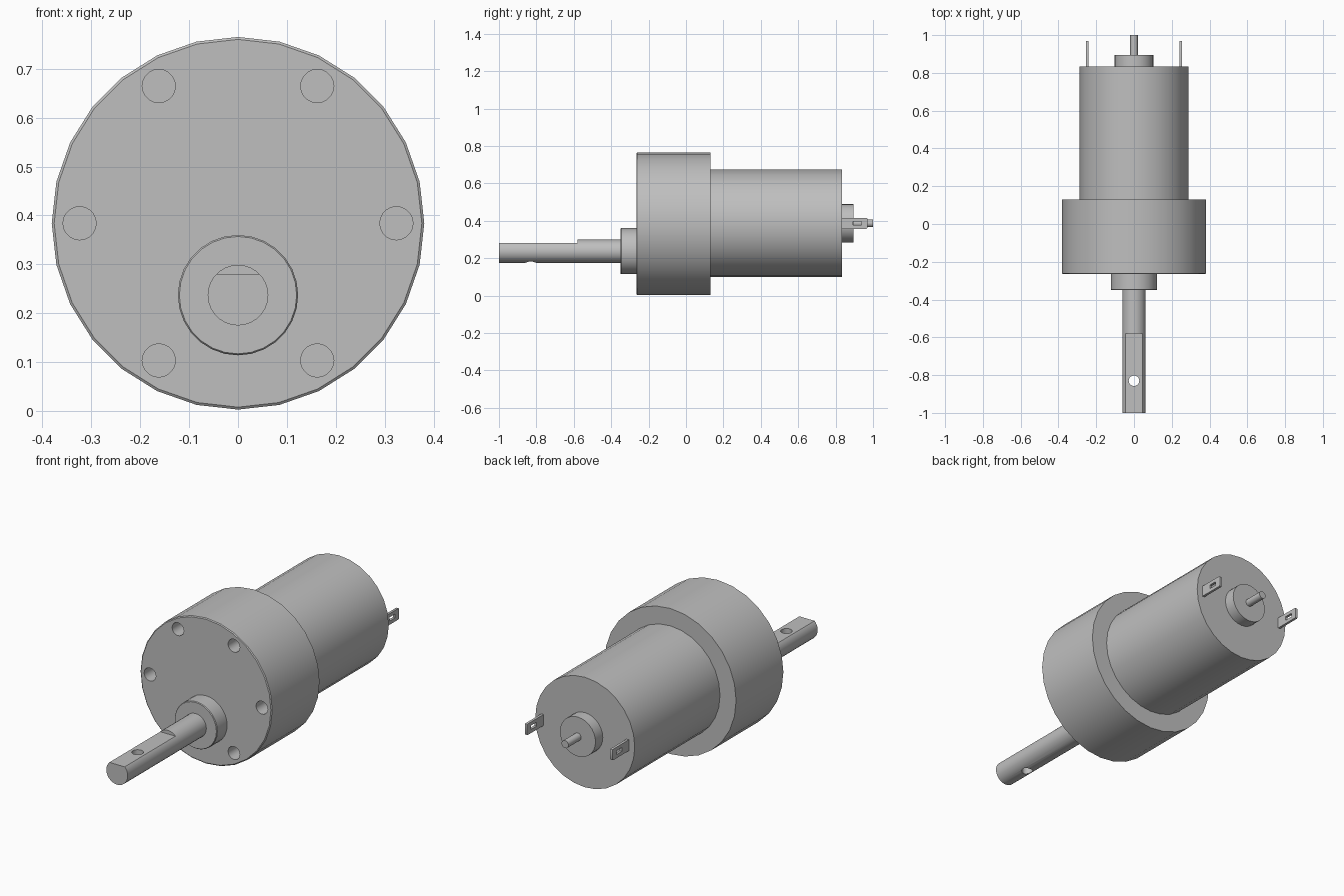
import bpy, bmesh
from math import pi, sin, cos, radians
from mathutils import Matrix

cube = bpy.data.objects.get("Cube")
if cube:
    bpy.data.objects.remove(cube)

AXIS_Z = 0.384    # motor axis height
SHAFT_Z = 0.237   # offset output shaft height

metal = bpy.data.materials.new("grey_metal")
metal.use_nodes = True
GREY = (0.52, 0.52, 0.52, 1)
metal.diffuse_color = GREY
metal.node_tree.nodes["Principled BSDF"].inputs["Base Color"].default_value = GREY


def finish(name, bm):
    bmesh.ops.recalc_face_normals(bm, faces=bm.faces)
    mesh = bpy.data.meshes.new(name)
    bm.to_mesh(mesh)
    bm.free()
    mesh.materials.append(metal)
    obj = bpy.data.objects.new(name, mesh)
    bpy.context.collection.objects.link(obj)
    return obj


def turned(name, profile, z, x=0, sides=28):
    """Solid turned about the y direction from (y, radius) pairs."""
    bm = bmesh.new()
    rings = [[bm.verts.new((x + r * sin(2 * pi * i / sides), y,
                            z + r * cos(2 * pi * i / sides)))
              for i in range(sides)] for y, r in profile]
    for a, b in zip(rings, rings[1:]):
        for i in range(sides):
            j = (i + 1) % sides
            bm.faces.new((a[i], a[j], b[j], b[i]))
    bm.faces.new(rings[0])
    bm.faces.new(rings[-1])
    return finish(name, bm)


def box(name, size, centre):
    bm = bmesh.new()
    bmesh.ops.create_cube(bm, size=1)
    bmesh.ops.scale(bm, vec=size, verts=bm.verts)
    bmesh.ops.translate(bm, vec=centre, verts=bm.verts)
    return finish(name, bm)


def pin(name, radius, depth, centre):
    """Upright cylinder used for cross drilling."""
    bm = bmesh.new()
    bmesh.ops.create_cone(bm, cap_ends=True, segments=20, radius1=radius, radius2=radius,
                          depth=depth, matrix=Matrix.Translation(centre))
    return finish(name, bm)


def cut(obj, cutters):
    bpy.context.view_layer.objects.active = obj
    for cutter in cutters:
        cutter.hide_render = True
        mod = obj.modifiers.new("cut", "BOOLEAN")
        mod.operation, mod.solver, mod.object = "DIFFERENCE", "EXACT", cutter
        bpy.ops.object.modifier_apply(modifier=mod.name)
        bpy.data.objects.remove(cutter)


# Gearbox with six mounting holes
gearbox = turned("gearbox", [(-0.265, 0.376), (-0.261, 0.381), (0.13, 0.381)], AXIS_Z)
holes = []
for k in range(6):
    a = radians(60 * k)
    holes.append(turned("hole_cutter", [(-0.3, 0.034), (-0.16, 0.034)],
                        AXIS_Z + 0.324 * sin(a), 0.324 * cos(a), 20))
cut(gearbox, holes)

# Output bushing and shaft with a flat and a cross hole
bushing = turned("bushing", [(-0.35, 0.12), (-0.346, 0.123), (-0.265, 0.123)], SHAFT_Z)
shaft = turned("output_shaft", [(-1, 0.062), (-0.35, 0.062)], SHAFT_Z)
cut(shaft, [box("flat_cutter", (0.3, 0.5, 0.1), (0, -0.83, 0.33)),
            pin("cross_hole_cutter", 0.028, 0.4, (0, -0.83, SHAFT_Z))])

# Motor can, rear boss and rear shaft end
can = turned("motor_can", [(0.13, 0.288), (0.835, 0.288)], AXIS_Z + 0.002)
boss = turned("rear_boss", [(0.835, 0.103), (0.895, 0.103)], AXIS_Z + 0.002)
tail = turned("rear_shaft", [(0.895, 0.02), (1, 0.02)], AXIS_Z + 0.002, sides=20)
parts = [gearbox, bushing, shaft, can, boss, tail]

# Slotted terminals on both sides
for side, name in ((1, "left_terminal"), (-1, "right_terminal")):
    x = side * 0.247
    tab = box(name, (0.013, 0.135, 0.058), (x, 0.9025, AXIS_Z + 0.002))
    bm = bmesh.new()
    bm.from_mesh(tab.data)
    tips = [e for e in bm.edges if all(v.co.y > 0.95 for v in e.verts)
            and abs(e.verts[0].co.z - e.verts[1].co.z) < 0.001]
    bmesh.ops.bevel(bm, geom=tips, offset=0.006, segments=2, affect="EDGES", profile=0.5)
    bm.to_mesh(tab.data)
    bm.free()
    slot = box("slot_cutter", (0.1, 0.045, 0.02), (x, 0.915, AXIS_Z + 0.002))
    cut(tab, [slot])
    parts.append(tab)

bpy.ops.object.select_all(action="DESELECT")
for part in parts:
    part.select_set(True)
bpy.context.view_layer.objects.active = gearbox
bpy.ops.object.shade_smooth_by_angle(angle=radians(30))
